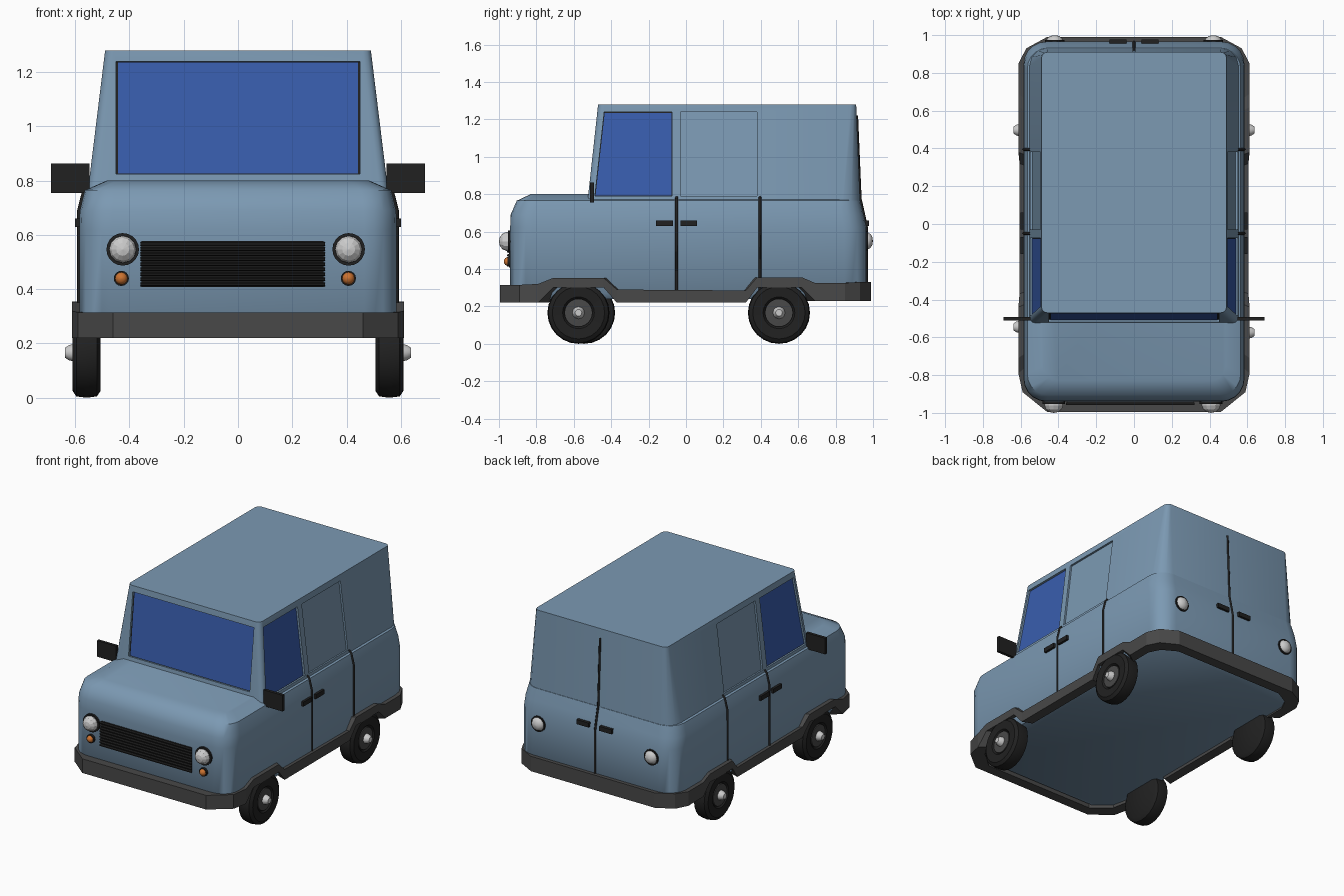
import bpy, bmesh, math
from mathutils import Vector

if "Cube" in bpy.data.objects:
    bpy.data.objects.remove(bpy.data.objects["Cube"])


def material(name, rgb):
    m = bpy.data.materials.new(name)
    m.diffuse_color = (*rgb, 1)
    m.use_nodes = True
    m.node_tree.nodes["Principled BSDF"].inputs["Base Color"].default_value = m.diffuse_color
    return m


BLUE = material("blue_paint", (0.20, 0.32, 0.45))
GLASS = material("glass", (0.04, 0.11, 0.42))
BLACK = material("black_rubber", (0.015, 0.015, 0.015))
TRIM = material("dark_trim", (0.065, 0.065, 0.065))
CHROME = material("chrome", (0.6, 0.6, 0.6))
ORANGE = material("orange_lens", (0.6, 0.17, 0.03))


def make(name, verts, faces, mat, smooth=None):
    me = bpy.data.meshes.new(name)
    me.from_pydata([tuple(v) for v in verts], [], faces)
    bm = bmesh.new()
    bm.from_mesh(me)
    bmesh.ops.remove_doubles(bm, verts=bm.verts, dist=1e-5)
    bmesh.ops.recalc_face_normals(bm, faces=bm.faces)
    bm.to_mesh(me)
    bm.free()
    ob = bpy.data.objects.new(name, me)
    bpy.context.collection.objects.link(ob)
    if mat:
        me.materials.append(mat)
    if smooth:
        shade(ob, smooth)
    return ob


def shade(ob, deg):
    bpy.ops.object.select_all(action='DESELECT')
    bpy.context.view_layer.objects.active = ob
    ob.select_set(True)
    bpy.ops.object.shade_smooth_by_angle(angle=math.radians(deg))


def loft(name, rings, mat, smooth=None):
    n = len(rings[0])
    faces = [(k * n + i, k * n + (i + 1) % n, (k + 1) * n + (i + 1) % n, (k + 1) * n + i)
             for k in range(len(rings) - 1) for i in range(n)]
    faces += [tuple(range(n)), tuple(range((len(rings) - 1) * n, len(rings) * n))]
    return make(name, [v for r in rings for v in r], faces, mat, smooth)


def plan(z, hx, y0, y1, rf, rr, n):
    """Rounded rectangle at height z: front radius rf, rear radius rr."""
    pts = []
    for cx, cy, r, a in ((hx - rf, y0 + rf, rf, -90), (hx - rr, y1 - rr, rr, 0),
                         (rr - hx, y1 - rr, rr, 90), (rf - hx, y0 + rf, rf, 180)):
        for i in range(n + 1):
            t = math.radians(a + 90 * i / n)
            pts.append((cx + r * math.cos(t), cy + r * math.sin(t), z))
    return pts


def slab(name, corners, outer, inner, mat):
    """Four-cornered plate between two offsets along its outward normal."""
    c = [Vector(p) for p in corners]
    nrm = (c[1] - c[0]).cross(c[2] - c[0]).normalized()
    if nrm.dot(sum(c, Vector()) / 4 - Vector((0, 0.2, c[0].z))) < 0:
        nrm.negate()
    return loft(name, [[p + nrm * outer for p in c], [p + nrm * inner for p in c]], mat)


def box(name, x, y, z, mat):
    return loft(name, [[(x[0], y[0], h), (x[1], y[0], h), (x[1], y[1], h), (x[0], y[1], h)] for h in z], mat)


def lathe(name, profile, centre, axis, mat, n=20, smooth=35):
    q = Vector(axis).to_track_quat('Z', 'Y')
    rings = [[Vector(centre) + q @ Vector((max(r, 1e-4) * math.cos(2 * math.pi * i / n),
                                          max(r, 1e-4) * math.sin(2 * math.pi * i / n), h))
              for i in range(n)] for r, h in profile]
    return loft(name, rings, mat, smooth)


def seam(name, pts):
    cu = bpy.data.curves.new(name, 'CURVE')
    cu.dimensions = '3D'
    cu.bevel_depth = 0.008
    cu.bevel_resolution = 0
    sp = cu.splines.new('POLY')
    sp.points.add(len(pts) - 1)
    for p, co in zip(sp.points, pts):
        p.co = (*co, 1)
    cu.materials.append(BLACK)
    bpy.context.collection.objects.link(bpy.data.objects.new(name, cu))


# Lower body with rounded bonnet
loft("lower_body", [plan(z, hx, a, b, r, r, 5) for z, hx, a, b, r in (
    (0.24, 0.56, -0.915, 0.94, 0.12), (0.27, 0.585, -0.94, 0.965, 0.12),
    (0.62, 0.585, -0.94, 0.965, 0.12), (0.69, 0.583, -0.938, 0.95, 0.12),
    (0.765, 0.565, -0.905, 0.932, 0.11), (0.80, 0.485, -0.83, 0.86, 0.08))], BLUE, 45)


# Cabin, tapering upward
def fy(z):
    return -0.525 + (z - 0.775) * 0.109


def sx(z):
    return 0.552 - (z - 0.775) * 0.123


cabin = loft("cabin", [plan(z, sx(z), fy(z), 0.93 - (z - 0.775) * 0.04, 0.03, rr, 3)
                       for z, rr in ((0.70, 0.10), (1.28, 0.03))], BLUE)

# Recessed windows and side panels
openings = [("windscreen", [(-0.45, fy(0.825), 0.825), (0.45, fy(0.825), 0.825),
                            (0.45, fy(1.24), 1.24), (-0.45, fy(1.24), 1.24)], True)]
for s, side in ((1, "right"), (-1, "left")):
    lo, hi = s * sx(0.79), s * sx(1.24)
    openings.append((side + "_door_window", [(lo, -0.487, 0.79), (lo, -0.075, 0.79),
                                             (hi, -0.075, 1.24), (hi, -0.437, 1.24)], True))
    openings.append((side + "_rear_panel", [(lo, -0.03, 0.79), (lo, 0.38, 0.79),
                                            (hi, 0.38, 1.24), (hi, -0.03, 1.24)], False))
for name, c, glazed in openings:
    cutter = slab(name + "_cutter", c, 0.05, -0.02 if glazed else -0.012, None)
    cutter.hide_render = True
    mod = cabin.modifiers.new(name, 'BOOLEAN')
    mod.operation = 'DIFFERENCE'
    mod.solver = 'EXACT'
    mod.object = cutter
    bpy.context.view_layer.objects.active = cabin
    bpy.ops.object.modifier_apply(modifier=name)
    bpy.data.objects.remove(cutter)
    if glazed:
        # Dark rubber backing with the pane inset in it
        mid = sum((Vector(p) for p in c), Vector()) / 4
        slab(name + "_seal", c, -0.014, -0.022, BLACK)
        slab(name, [mid + (Vector(p) - mid) * 0.985 for p in c], -0.011, -0.02, GLASS)
shade(cabin, 32)

# Wrap-around bumper and sill with wheel arches: x, y, bottom, top
half = [(0.46, -0.995, 0.22, 0.315), (0.59, -0.89, 0.22, 0.315), (0.612, -0.79, 0.22, 0.32),
        (0.612, -0.71, 0.30, 0.352), (0.612, -0.44, 0.30, 0.352), (0.606, -0.37, 0.22, 0.29),
        (0.606, 0.32, 0.22, 0.285), (0.612, 0.38, 0.30, 0.355), (0.612, 0.62, 0.30, 0.355),
        (0.612, 0.69, 0.23, 0.325), (0.612, 0.85, 0.23, 0.325), (0.57, 0.93, 0.23, 0.33),
        (0.46, 0.99, 0.23, 0.33)]
loop = half + [(-x, y, b, t) for x, y, b, t in reversed(half)]
verts, faces, n = [], [], len(loop)
for x, y, b, t in loop:
    verts += [(x, y, b), (x, y, t), (x * 0.89, y * 0.93, t), (x * 0.89, y * 0.93, b)]
for i in range(n):
    j = (i + 1) % n
    faces += [(4 * i + k, 4 * j + k, 4 * j + (k + 1) % 4, 4 * i + (k + 1) % 4) for k in range(4)]
make("bumper_trim", verts, faces, TRIM)

# Wheels
for s, side in ((1, "right"), (-1, "left")):
    for end, y in (("front", -0.575 if s > 0 else -0.545), ("rear", 0.497)):
        c, ax = (s * 0.558, y, 0.166), (s, 0, 0)
        nm = end + "_" + side
        lathe(nm + "_tyre", [(0, -0.052), (0.14, -0.052), (0.161, -0.038), (0.166, 0), (0.161, 0.038),
                             (0.14, 0.052), (0.085, 0.048), (0.075, 0.036), (0, 0.036)], c, ax, BLACK, 24)
        lathe(nm + "_rim", [(0, 0.03), (0.072, 0.03), (0.072, 0.044), (0, 0.048)], c, ax, TRIM, 24)
        lathe(nm + "_hub_cap", [(0, 0.03), (0.034, 0.04), (0.028, 0.065), (0.018, 0.08), (0, 0.08)],
              c, ax, CHROME, 12)

    # Side seams, handles and mirror
    for y in (-0.05, 0.395):
        seam(side + "_door_seam", [(s * 0.585, y, 0.28), (s * 0.585, y, 0.69),
                                   (s * 0.566, y, 0.765), (s * 0.549, y, 0.785)])
    for a, b in ((-0.16, -0.07), (-0.03, 0.06)):
        box(side + "_door_handle", sorted((s * 0.57, s * 0.6)), (a, b), (0.63, 0.66), BLACK)
    box(side + "_mirror", sorted((s * 0.548, s * 0.69)), (-0.512, -0.492), (0.755, 0.863), BLACK)

    # Rear handle
    box(side + "_rear_handle", sorted((s * 0.04, s * 0.13)), (0.94, 0.978), (0.63, 0.66), BLACK)

seam("rear_door_seam", [(0, 0.965, 0.29), (0, 0.965, 0.62), (0, 0.95, 0.69), (0, 0.931, 0.775),
                        (0, 0.912, 1.22)])

# Lights
dome = [(0, -0.02), (0.05, -0.02), (0.05, 0.01), (0.042, 0.03), (0.024, 0.044), (0, 0.049)]
for side, x, xo in (("right", 0.408, 0.407), ("left", -0.425, -0.43)):
    lathe(side + "_headlight_ring", [(0, -0.03), (0.06, -0.03), (0.06, 0.013), (0, 0.013)],
          (x, -0.94, 0.547), (0, -1, 0), BLACK, 20)
    lathe(side + "_headlight", dome, (x, -0.951, 0.547), (0, -1, 0), CHROME, 12, 5)
    lathe(side + "_indicator_ring", [(0, -0.03), (0.028, -0.03), (0.028, 0.015), (0, 0.015)],
          (xo, -0.94, 0.44), (0, -1, 0), BLACK, 16)
    lathe(side + "_indicator", [(r * 0.46, h * 0.5) for r, h in dome], (xo, -0.95, 0.44), (0, -1, 0), ORANGE, 12)
    xr = 0.42 if x > 0 else -0.42
    lathe(side + "_tail_light_ring", [(0, -0.03), (0.052, -0.03), (0.052, 0.008), (0, 0.008)],
          (xr, 0.965, 0.55), (0, 1, 0), BLACK, 20)
    lathe(side + "_tail_light", [(r * 0.9, h * 0.7) for r, h in dome], (xr, 0.965, 0.55), (0, 1, 0), CHROME, 12)

# Grille with horizontal slats
box("grille_back", (-0.355, 0.315), (-0.946, -0.92), (0.408, 0.577), BLACK)
for i in range(9):
    z = 0.411 + i * 0.0186
    loft("grille_slat", [[(x, -0.944, z), (x, -0.957, z + 0.004), (x, -0.957, z + 0.010), (x, -0.944, z + 0.014)]
                         for x in (-0.36, 0.32)], BLACK)
